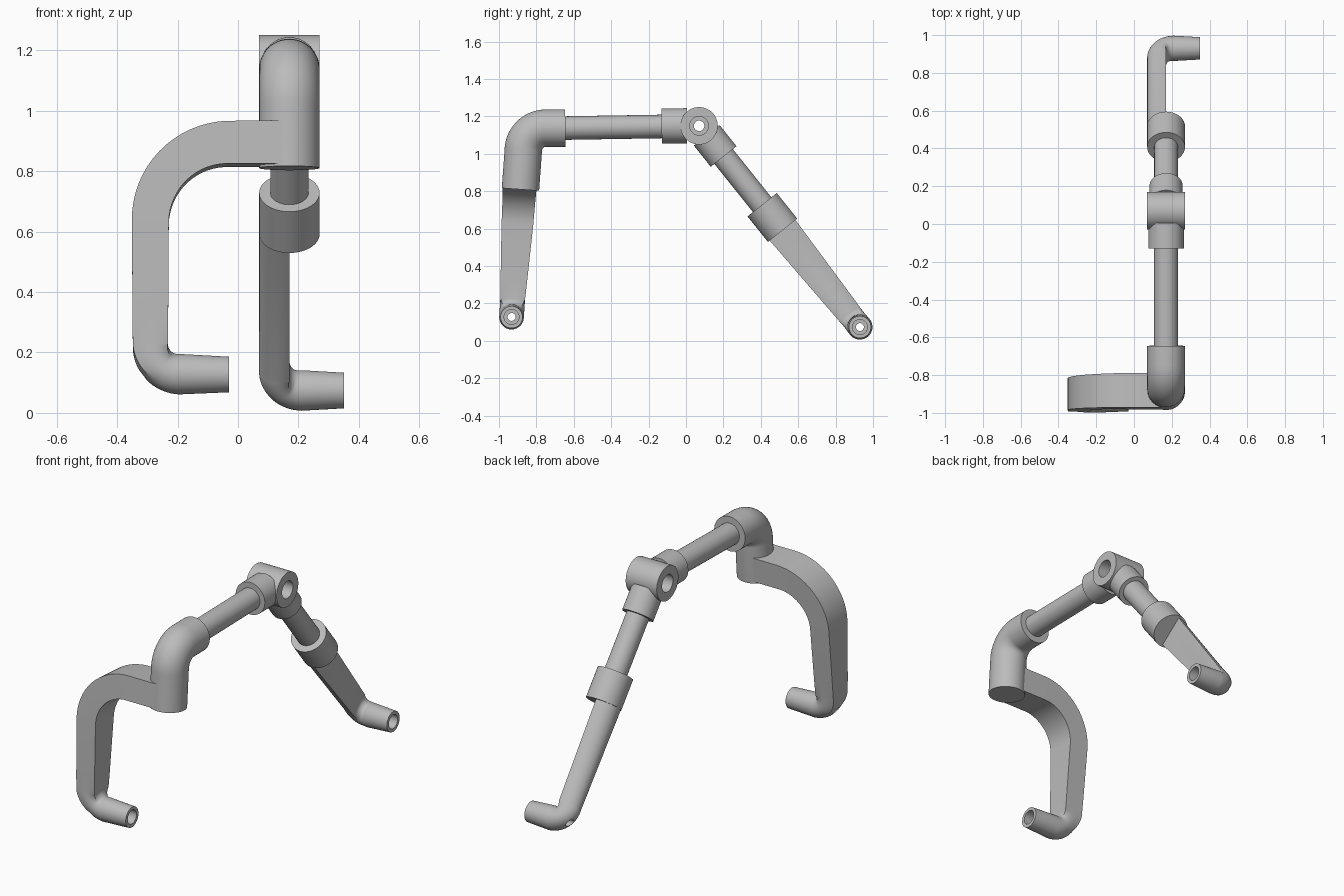
import bpy
import bmesh
from math import cos, sin, pi, radians
from mathutils import Vector

cube = bpy.data.objects.get("Cube")
if cube:
    bpy.data.objects.remove(cube)

GREY = (0.5, 0.5, 0.5, 1)
grey = bpy.data.materials.new("satin grey")
grey.use_nodes = True
grey.diffuse_color = GREY
grey.node_tree.nodes["Principled BSDF"].inputs["Base Color"].default_value = GREY

N = 48
AXIS_X = 0.17
X = Vector((1, 0, 0))


def circle(a):
    return cos(a), sin(a)


def box(a):
    m = max(abs(cos(a)), abs(sin(a)))
    return cos(a) / m, sin(a) / m


def half_round(a):
    # flat on the +u side, semicircle on the other
    a = (a + pi) % (2 * pi) - pi
    flat = pi / 3
    if abs(a) <= flat:
        return 1, a / flat
    phi = (abs(a) - flat) / (pi - flat) * pi / 2
    return 1 - 2 * sin(phi), cos(phi) * (1 if a > 0 else -1)


def loft(name, stations, normal, shape=circle):
    """Skin sections along a planar path. Station: point, half thickness, half width, roundness."""
    bm = bmesh.new()
    pts = [s[0] for s in stations]
    rings = []
    for i, (p, thick, wide, rnd) in enumerate(stations):
        ahead = pts[min(i + 1, len(pts) - 1)] - p
        behind = p - pts[max(i - 1, 0)]
        side = normal.cross((ahead.normalized() + behind.normalized()).normalized()).normalized()
        ring = []
        for k in range(N):
            a = 2 * pi * k / N + pi / 4
            (u0, v0), (u1, v1) = shape(a), circle(a)
            u, v = u0 + (u1 - u0) * rnd, v0 + (v1 - v0) * rnd
            ring.append(bm.verts.new(p + side * u * thick + normal * v * wide))
        rings.append(ring)
    for r, s in zip(rings, rings[1:]):
        for k in range(N):
            j = (k + 1) % N
            bm.faces.new((r[k], r[j], s[j], s[k]))
    bm.faces.new(rings[0][::-1])
    bm.faces.new(rings[-1])
    bmesh.ops.recalc_face_normals(bm, faces=bm.faces)
    mesh = bpy.data.meshes.new(name)
    bm.to_mesh(mesh)
    bm.free()
    mesh.materials.append(grey)
    ob = bpy.data.objects.new(name, mesh)
    bpy.context.collection.objects.link(ob)
    return ob


def activate(ob):
    bpy.ops.object.select_all(action="DESELECT")
    ob.select_set(True)
    bpy.context.view_layer.objects.active = ob


def rod(name, start, end, r):
    a, b = Vector(start), Vector(end)
    normal = (b - a).orthogonal().normalized()
    return loft(name, [(a, r, r, 1), (b, r, r, 1)], normal)


def bore(ob, y, z, x0, x1, r):
    cutter = rod("bore_cutter", (x0, y, z), (x1, y, z), r)
    cutter.hide_render = True
    mod = ob.modifiers.new("bore", "BOOLEAN")
    mod.operation, mod.solver, mod.object = "DIFFERENCE", "EXACT", cutter
    activate(ob)
    bpy.ops.object.modifier_apply(modifier=mod.name)
    bpy.data.objects.remove(cutter)


def mix(a, b, t):
    return a + (b - a) * t


# hub with a stepped through bore
HUB = Vector((AXIS_X, 0.07, 1.15))
hub = rod("hub", (0.07, HUB.y, HUB.z), (0.27, HUB.y, HUB.z), 0.1)
bore(hub, HUB.y, HUB.z, 0, 0.4, 0.028)
bore(hub, HUB.y, HUB.z, 0, 0.14, 0.05)
bore(hub, HUB.y, HUB.z, 0.2, 0.4, 0.05)

# front arm: socket and tube
rod("front_socket", (AXIS_X, 0.005, 1.15), (AXIS_X, -0.13, 1.149), 0.094)
rod("front_tube", (AXIS_X, -0.1, 1.147), (AXIS_X, -0.7, 1.137), 0.063)

# elbow turning the front arm downwards
path = [(-0.645, 1.138)]
path += [(-0.75 - 0.12 * sin(a), 1.017 + 0.12 * cos(a)) for a in [radians(6 * i) for i in range(16)]]
path += [(-0.885, 0.81)]
loft("elbow", [(Vector((AXIS_X, y, z)), 0.1, 0.1, 1) for y, z in path], X)


# front leg: flat curved bar ending in a round foot
def front_point(x, z):
    return Vector((x, -0.885 + (z - 0.885) * 0.063, z))


steps = [i / 16 for i in range(17)]
leg = [(front_point(AXIS_X, 0.89), 0.071, 0.092, 0)]
for t in steps:
    a = t * pi / 2
    leg.append((front_point(-0.03 - 0.26 * sin(a), 0.63 + 0.26 * cos(a)),
                mix(0.071, 0.061, t), mix(0.092, 0.085, t), 0))
leg.append((front_point(-0.29, 0.32), 0.059, 0.071, 0))
for t in steps:
    a = t * pi / 2
    leg.append((front_point(-0.193 - 0.097 * cos(a), 0.225 - 0.097 * sin(a)),
                mix(0.058, 0.067, t), 0.066, min(1, t * 1.6)))
leg.append((front_point(-0.03, 0.127), 0.059, 0.059, 1))
front_leg = loft("front_leg", leg, Vector((0, 0.998, -0.063)), box)
foot = front_point(0, 0.128)
bore(front_leg, foot.y, foot.z, -0.5, 0.06, 0.021)
bore(front_leg, foot.y, foot.z, -0.13, 0.06, 0.04)

# rear arm: socket, tube and sleeve along one slanted line
FOOT = Vector((AXIS_X, 0.93, 0.074))
REACH = (FOOT - HUB).length
D = (FOOT - HUB).normalized()


def rear(s, x=AXIS_X):
    p = HUB + D * s
    p.x = x
    return p


rod("rear_socket", rear(0.065), rear(0.21), 0.088)
rod("rear_tube", rear(0.18), rear(0.57), 0.063)
rod("rear_sleeve", rear(0.54), rear(0.715), 0.1)

# rear leg: tapering half-round bar that bends into a round foot
leg = [(rear(0.62, 0.12), 0.05, 0.094, 0), (rear(0.72, 0.12), 0.05, 0.088, 0)]
for t in steps:
    a = t * pi / 2
    leg.append((rear(REACH - 0.09 + 0.09 * sin(a), 0.21 - 0.09 * cos(a)),
                mix(0.05, 0.067, t), 0.067, min(1, t * 1.6)))
leg.append((rear(REACH, 0.35), 0.059, 0.059, 1))
normal = D.cross(X).normalized()
if normal.cross(D).x < 0:
    normal.negate()
rear_leg = loft("rear_leg", leg, normal, half_round)
bore(rear_leg, FOOT.y, FOOT.z, -0.1, 0.5, 0.021)
bore(rear_leg, FOOT.y, FOOT.z, 0.25, 0.5, 0.04)

# smooth shading with crisp edges
for ob in list(bpy.context.collection.objects):
    if ob.type == "MESH" and grey.name in ob.data.materials:
        activate(ob)
        bpy.ops.object.shade_smooth_by_angle(angle=radians(32))
